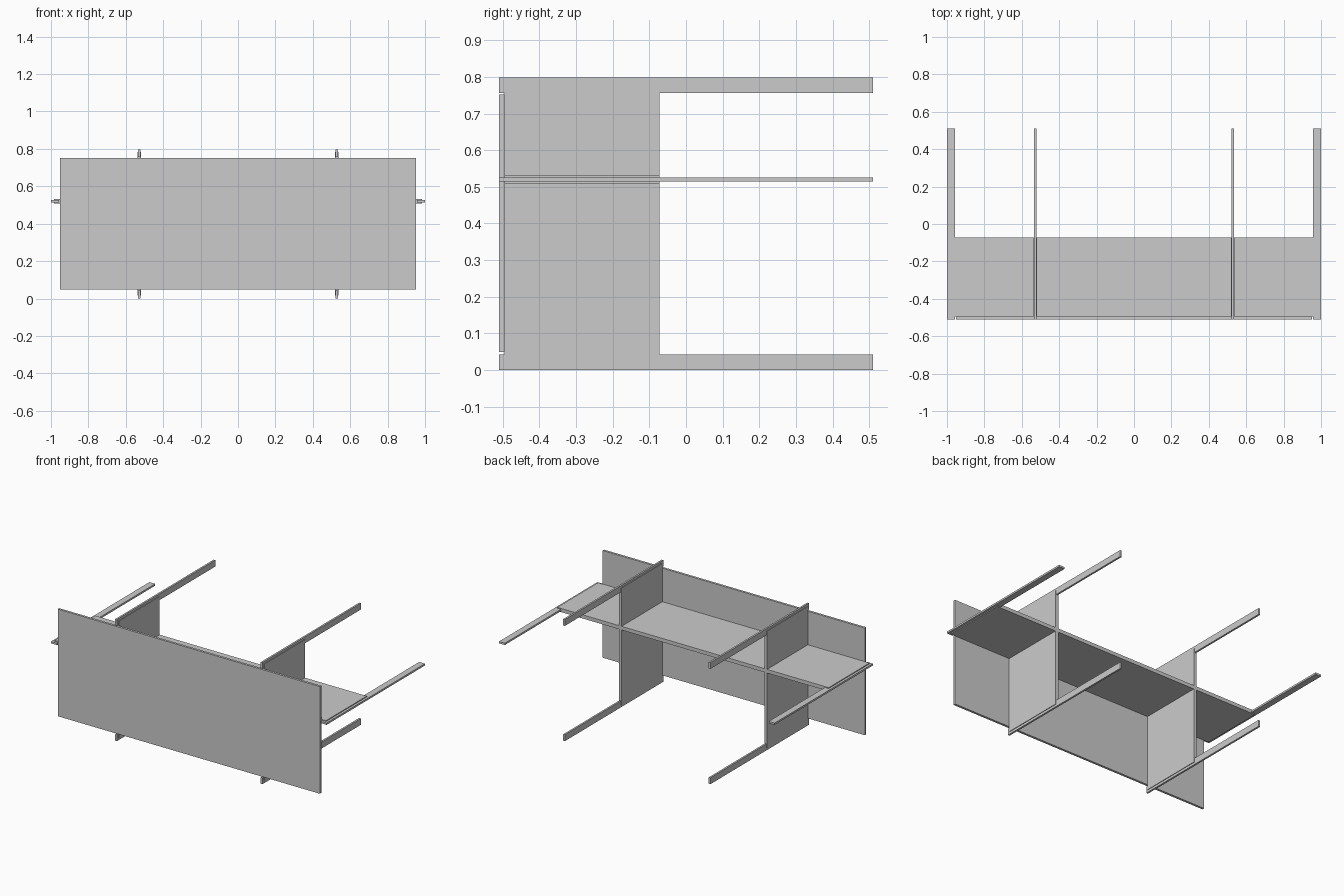
import bpy

if "Cube" in bpy.data.objects:
    bpy.data.objects.remove(bpy.data.objects["Cube"])


def box(name, x, y, z):
    """Axis-aligned box from (min, max) ranges."""
    bpy.ops.mesh.primitive_cube_add(
        size=1, location=[(a + b) / 2 for a, b in (x, y, z)])
    ob = bpy.context.object
    ob.name = name
    ob.scale = [b - a for a, b in (x, y, z)]
    bpy.ops.object.transform_apply(location=False, rotation=False, scale=True)
    return ob


TOP = 0.798             # overall height
BOARD_Y = (-0.495, -0.072)
RAIL_Y = (-0.51, 0.51)
RAIL_W, RAIL_T = 0.042, 0.006   # rail width, half thickness
BOARD_T = 0.012                 # half thickness of boards
SHELF_Z = 0.52
DIVIDER_X = 0.528

# Large front panel
box("front_panel", (-0.951, 0.951), (-0.51, -0.495), (0.049, 0.752))

# Long horizontal shelf behind the panel
box("shelf", (-0.985, 0.985), BOARD_Y, (SHELF_Z - BOARD_T, SHELF_Z + BOARD_T))

for side, s in (("left", -1), ("right", 1)):
    # Upright divider crossing the shelf
    x = s * DIVIDER_X
    box(f"divider_{side}", (x - 0.01, x + 0.01), BOARD_Y, (0.015, TOP - 0.015))
    # Long rails on the divider's upper and lower edges
    rx = (x - RAIL_T, x + RAIL_T)
    box(f"upper_rail_{side}", rx, RAIL_Y, (TOP - RAIL_W, TOP))
    box(f"lower_rail_{side}", rx, RAIL_Y, (0, RAIL_W))
    # Flat rail on the shelf end
    ends = sorted((s * (1 - RAIL_W), s * 1.0))
    box(f"shelf_rail_{side}", ends, RAIL_Y, (SHELF_Z - RAIL_T, SHELF_Z + RAIL_T))
